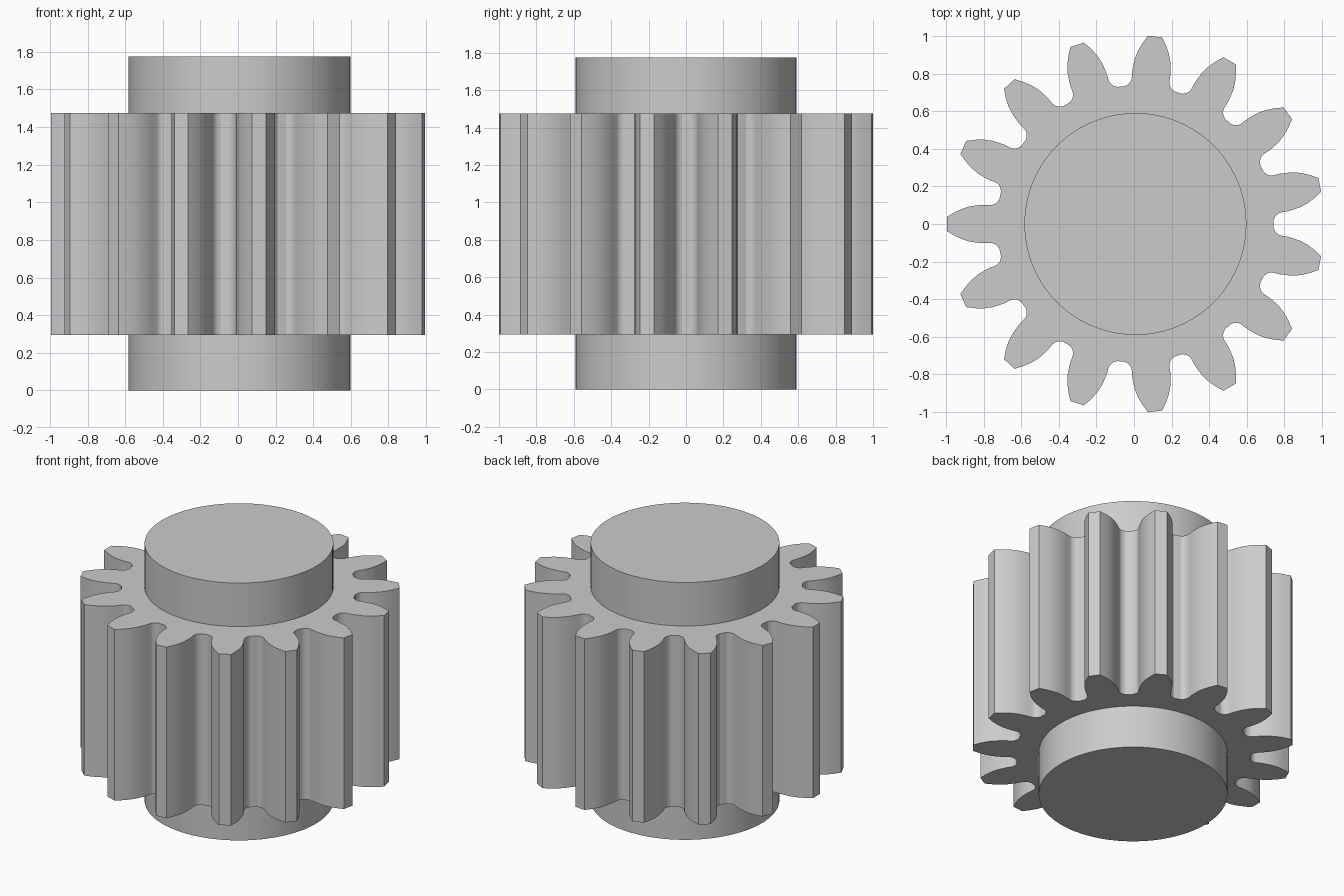
import bpy, bmesh, math

cube = bpy.data.objects.get("Cube")
if cube:
    bpy.data.objects.remove(cube, do_unlink=True)

TEETH = 15
PITCH = 2 * math.pi / TEETH
CENTRE_X = 0.0075          # odd tooth count shifts the axis inside the bounds
ROOT_R, TIP_R = 0.735, 1.0025

# Single steel-grey material
steel = bpy.data.materials.new("steel_grey")
steel.use_nodes = True
GREY = (0.6, 0.6, 0.6, 1)
steel.diffuse_color = GREY
steel.node_tree.nodes["Principled BSDF"].inputs["Base Color"].default_value = GREY


def extrude_outline(name, outline, z0, z1):
    """Prism from a closed outline, smooth shaded with sharp corners."""
    bm = bmesh.new()
    base = bm.faces.new([bm.verts.new((x, y, z0)) for x, y in outline])
    top = bmesh.ops.extrude_face_region(bm, geom=[base], use_keep_orig=True)
    verts = [g for g in top["geom"] if isinstance(g, bmesh.types.BMVert)]
    bmesh.ops.translate(bm, verts=verts, vec=(0, 0, z1 - z0))
    bmesh.ops.recalc_face_normals(bm, faces=bm.faces)
    mesh = bpy.data.meshes.new(name)
    bm.to_mesh(mesh)
    bm.free()
    mesh.materials.append(steel)
    obj = bpy.data.objects.new(name, mesh)
    bpy.context.collection.objects.link(obj)
    bpy.ops.object.select_all(action="DESELECT")
    obj.select_set(True)
    bpy.context.view_layer.objects.active = obj
    bpy.ops.object.shade_smooth_by_angle(angle=math.radians(25))
    return obj


def polar(r, a):
    return CENTRE_X + r * math.cos(a), r * math.sin(a)


# Half tooth as (radius, angle from tooth axis), from gap to tip
half = [(ROOT_R, PITCH / 2 * f) for f in (0.92, 0.82)]
FILLET = 0.042
for i in range(1, 7):
    t = math.pi / 2 * i / 6
    r = ROOT_R + FILLET * (1 - math.cos(t))
    half.append((r, (0.101 + FILLET * (1 - math.sin(t))) / r))
flank = [(0.81, 0.102), (0.84, 0.1), (0.88, 0.095), (0.92, 0.083),
         (0.96, 0.064), (TIP_R, 0.038)]
half += [(r, math.asin(w / r)) for r, w in flank]

# Toothed body: mirrored half tooth repeated round the axis
gear = []
for n in range(TEETH):
    mid = math.pi + n * PITCH
    gear += [polar(r, mid - a) for r, a in half]
    gear += [polar(r, mid + a) for r, a in reversed(half)]
extrude_outline("gear_body", gear, 0.295, 1.475)

# Round hub passing through the body
SIDES = 96
hub = [polar(0.59, 2 * math.pi * i / SIDES) for i in range(SIDES)]
extrude_outline("hub", hub, 0, 1.775)
